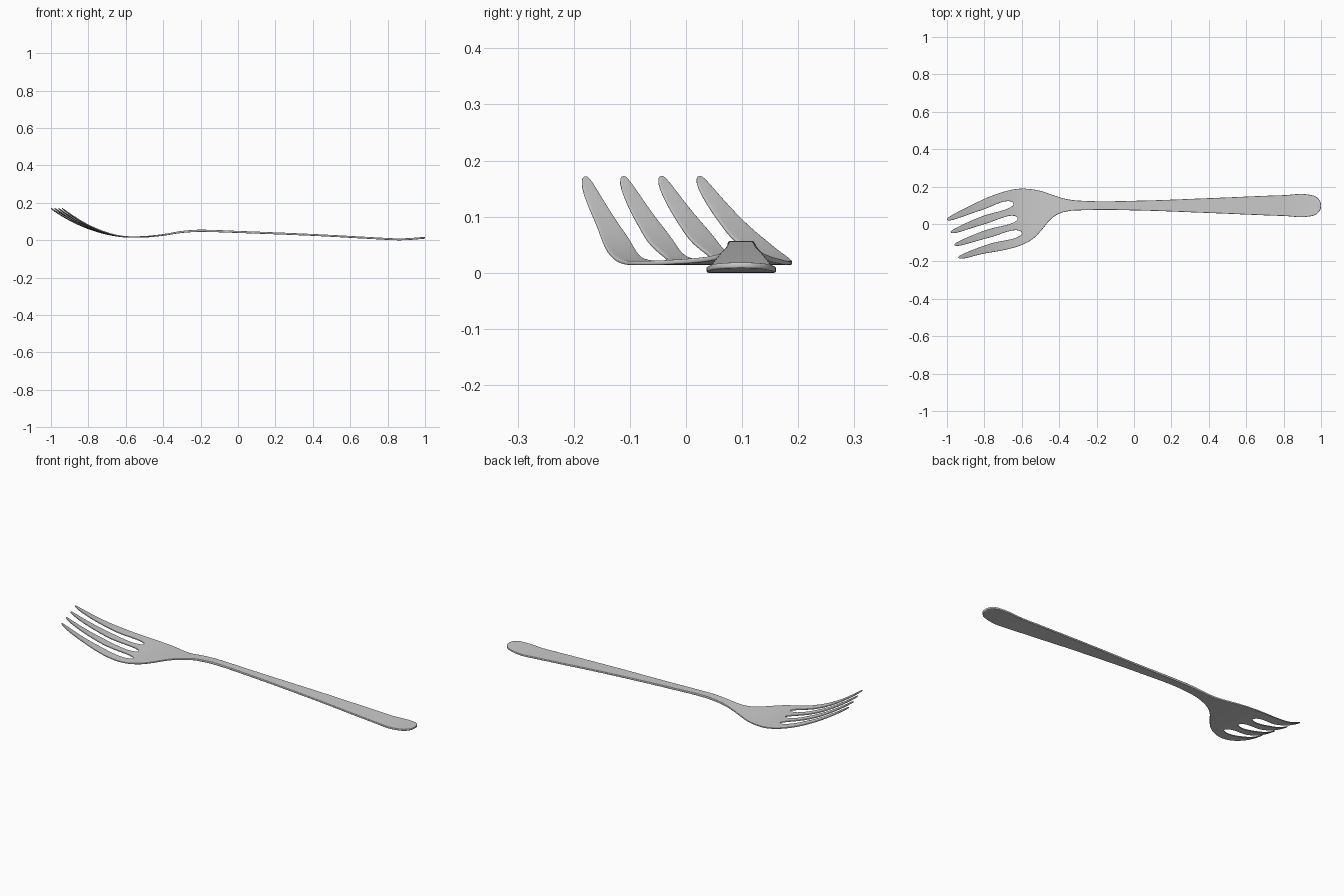
import bpy, bmesh
from mathutils import Vector

if "Cube" in bpy.data.objects:
    bpy.data.objects.remove(bpy.data.objects["Cube"])

# Outline seen from above: upper edge, tines, lower edge
upper = [(1, .098), (.983, .138), (.935, .157), (.8, .154), (.4, .138), (0, .124),
         (-.25, .123), (-.36, .133), (-.42, .15), (-.5, .177), (-.56, .187),
         (-.62, .188), (-.72, .165), (-.86, .106)]
lower = [(-.8, -.158), (-.68, -.136), (-.6, -.112), (-.54, -.079), (-.49, -.028),
         (-.45, .02), (-.41, .05), (-.36, .067), (-.25, .074), (0, .073),
         (.4, .059), (.8, .043), (.935, .04), (.983, .058)]
outline = list(upper)
for i in range(4):
    tx, ty = -1 + .02 * i, .025 - .068 * i
    outline += [(tx + .005, ty + .008), (tx, ty + .001), (tx + .008, ty - .006)]
    if i < 3:
        sx, sy = -.645 + .0225 * i, .106 - .078 * i
        mx = (tx + sx) / 2
        outline += [(mx, (ty + sy) / 2 + .006),
                    (sx - .015, sy + .015), (sx, sy), (sx - .015, sy - .016),
                    (mx, (ty - .068 + sy) / 2 + .006)]
    # the last inner edge runs straight into the lower edge
outline += lower

# Filled curve with rounded rims
curve = bpy.data.curves.new("fork_outline", 'CURVE')
curve.dimensions = '2D'
curve.fill_mode = 'BOTH'
curve.resolution_u = 8
curve.extrude = .002
curve.bevel_depth = .003
curve.bevel_resolution = 2
curve.offset = -.003
sp = curve.splines.new('BEZIER')
sp.bezier_points.add(len(outline) - 1)
for p, (x, y) in zip(sp.bezier_points, outline):
    p.co = (x, y, 0)
    p.handle_left_type = p.handle_right_type = 'AUTO'
sp.use_cyclic_u = True
helper = bpy.data.objects.new("fork_outline", curve)
bpy.context.collection.objects.link(helper)
bpy.context.view_layer.update()
mesh = bpy.data.meshes.new_from_object(helper.evaluated_get(bpy.context.evaluated_depsgraph_get()))
bpy.data.objects.remove(helper)

# Side profile: (x, height of middle, thickness factor)
profile = [(-.58, .02, .7), (-.5, .021, .8), (-.4, .031, .9), (-.3, .047, 1.1),
           (-.2, .053, 1.2), (0, .047, 1.1), (.4, .031, 1), (.7, .015, 1),
           (.85, .0075, 1), (.93, .010, 1), (1, .016, 1)]


def sample(x):
    pts = profile
    if x <= pts[0][0]:
        return pts[0][1:]
    for k in range(len(pts) - 1):
        a, b = pts[k], pts[k + 1]
        if x <= b[0] or k == len(pts) - 2:
            h, t = b[0] - a[0], min((x - a[0]) / (b[0] - a[0]), 1)
            p, n = pts[max(k - 1, 0)], pts[min(k + 2, len(pts) - 1)]
            m0 = (b[1] - p[1]) / (b[0] - p[0]) * h if k else 0
            m1 = (n[1] - a[1]) / (n[0] - a[0]) * h
            z = ((2*t**3 - 3*t*t + 1) * a[1] + (t**3 - 2*t*t + t) * m0
                 + (3*t*t - 2*t**3) * b[1] + (t**3 - t*t) * m1)
            return z, a[2] + (b[2] - a[2]) * t


# Slice along the length, then bend the sheet
bm = bmesh.new()
bm.from_mesh(mesh)
bmesh.ops.remove_doubles(bm, verts=bm.verts, dist=1e-5)
for k in range(1, 80):
    bmesh.ops.bisect_plane(bm, geom=bm.verts[:] + bm.edges[:] + bm.faces[:], dist=1e-5,
                           plane_co=Vector((-1 + k / 40, 0, 0)), plane_no=Vector((1, 0, 0)))
for v in bm.verts:
    z, thick = sample(v.co.x)
    tip = -1 - .29 * (v.co.y - .025)
    t = max(0, (-.58 - v.co.x) / (-.58 - tip))
    v.co.z = v.co.z * thick + z + .153 * t ** 1.7
low = min(v.co.z for v in bm.verts)
for v in bm.verts:
    v.co.z -= low
bmesh.ops.recalc_face_normals(bm, faces=bm.faces)
bm.to_mesh(mesh)
bm.free()

fork = bpy.data.objects.new("fork", mesh)
bpy.context.collection.objects.link(fork)
bpy.context.view_layer.objects.active = fork
fork.select_set(True)
bpy.ops.object.shade_smooth_by_angle(angle=.7)
